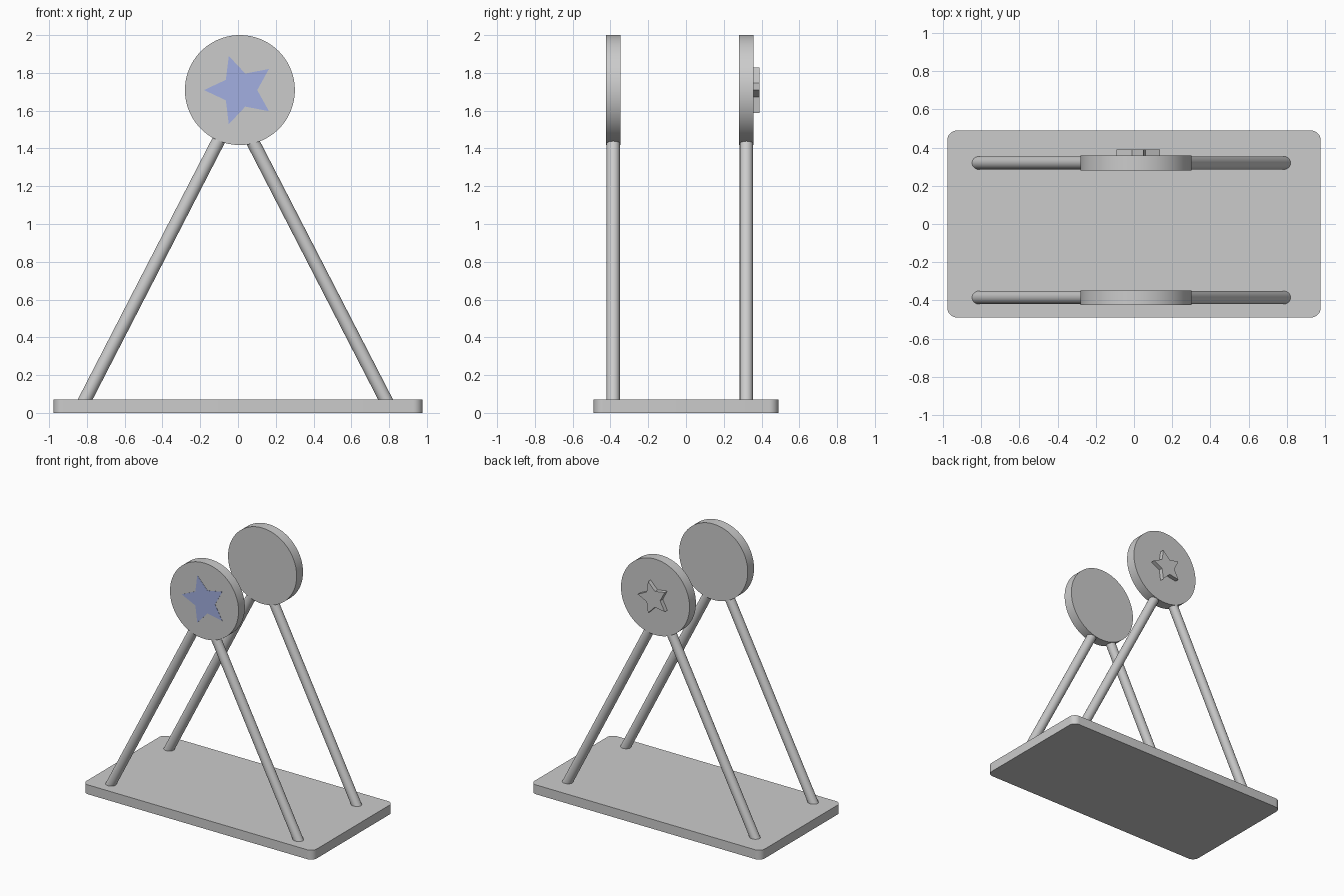
import bpy, bmesh, math
from mathutils import Vector

if "Cube" in bpy.data.objects:
    bpy.data.objects.remove(bpy.data.objects["Cube"])

DISC_X, DISC_Z, DISC_R = 0.01, 1.709, 0.291


def finish(bm, name, smooth=True):
    bmesh.ops.recalc_face_normals(bm, faces=bm.faces)
    mesh = bpy.data.meshes.new(name)
    bm.to_mesh(mesh)
    bm.free()
    obj = bpy.data.objects.new(name, mesh)
    bpy.context.collection.objects.link(obj)
    if smooth:
        bpy.ops.object.select_all(action='DESELECT')
        obj.select_set(True)
        bpy.context.view_layer.objects.active = obj
        bpy.ops.object.shade_smooth_by_angle(angle=math.radians(30))
    return obj


def prism(name, outline, offset, smooth=True):
    """Extrude a closed outline of 3D points by an offset."""
    bm = bmesh.new()
    face = bm.faces.new([bm.verts.new(p) for p in outline])
    ext = bmesh.ops.extrude_face_region(bm, geom=[face], use_keep_orig=True)
    moved = [v for v in ext['geom'] if isinstance(v, bmesh.types.BMVert)]
    bmesh.ops.translate(bm, verts=moved, vec=offset)
    return finish(bm, name, smooth)


def radial(radii, n, y, start=0.0):
    """Points around the disc centre in the XZ plane, cycling through radii."""
    pts = []
    for i in range(n):
        a, r = start + math.tau * i / n, radii[i % len(radii)]
        pts.append((DISC_X + r * math.cos(a), y, DISC_Z + r * math.sin(a)))
    return pts


def leg(name, bottom, top, r=0.035):
    a, b = Vector(bottom), Vector(top)
    bm = bmesh.new()
    bmesh.ops.create_cone(bm, cap_ends=True, segments=32, radius1=r, radius2=r,
                          depth=(b - a).length)
    bm.transform((b - a).to_track_quat('Z', 'Y').to_matrix().to_4x4())
    bmesh.ops.translate(bm, verts=bm.verts, vec=(a + b) / 2)
    return finish(bm, name)


# Base plate with rounded corners
HX, HY, CR = 0.977, 0.489, 0.05
corners = []
for q, (sx, sy) in enumerate([(1, 1), (-1, 1), (-1, -1), (1, -1)]):
    for i in range(9):
        a = math.pi / 2 * (q + i / 8)
        corners.append((sx * (HX - CR) + CR * math.cos(a),
                        sy * (HY - CR) + CR * math.sin(a), 0))
prism("base_plate", corners, (0, 0, 0.072))

# Two A-frames, each with a round head and two slanted legs
for side, y0, y1 in (("front", -0.423, -0.347), ("back", 0.281, 0.358)):
    prism(side + "_disc", radial([DISC_R], 96, y0), (0, y1 - y0, 0))
    yc = (y0 + y1) / 2
    for label, s in (("left", -1), ("right", 1)):
        mid, slope = -0.014, (0.793 - 0.095) / (1.43 - 0.075)
        at = lambda z: (mid + s * (0.793 - slope * (z - 0.075)), yc, z)
        leg(f"{side}_{label}_leg", at(0.035), at(1.5))

# Blue star inlaid in the front disc, pointing left
star = prism("front_star", radial([0.19, 0.092], 10, -0.4245, math.pi),
             (0, 0.03, 0), smooth=False)
blue = bpy.data.materials.new("star_blue")
blue.diffuse_color = (0.36, 0.43, 0.75, 1)
blue.use_nodes = True
blue.node_tree.nodes["Principled BSDF"].inputs["Base Color"].default_value = blue.diffuse_color
star.data.materials.append(blue)

# Raised grey star on the back disc, pointing right
prism("back_star", radial([0.127, 0.0635], 10, 0.35), (0, 0.04, 0), smooth=False)
